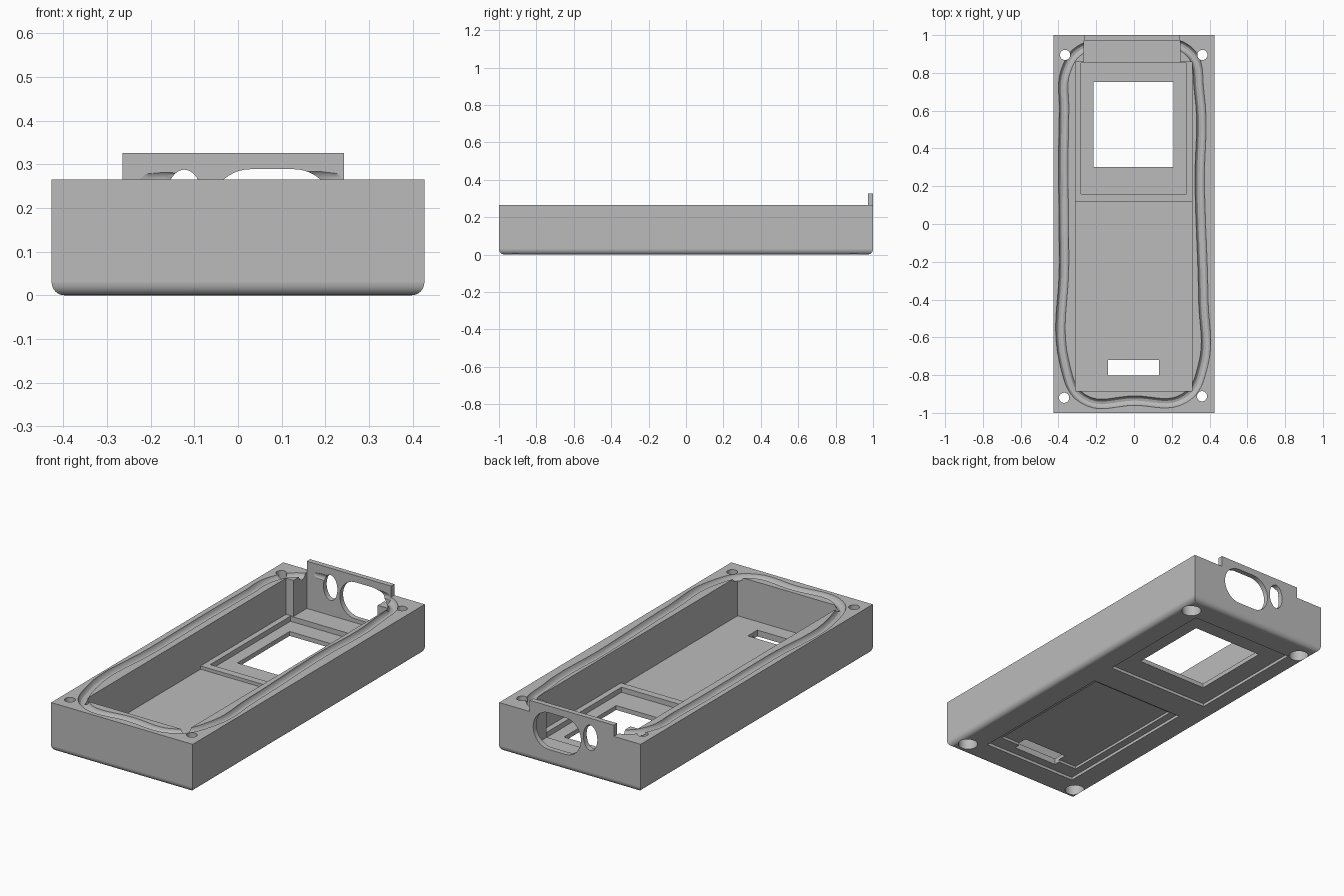
import bpy, bmesh, math
from mathutils import Matrix, Vector

cube = bpy.data.objects.get("Cube")
if cube:
    bpy.data.objects.remove(cube, do_unlink=True)

GREY = (0.5, 0.5, 0.5, 1.0)
mat = bpy.data.materials.new("plain grey")
mat.use_nodes = True
mat.diffuse_color = GREY
mat.node_tree.nodes["Principled BSDF"].inputs["Base Color"].default_value = GREY

TOP = 0.265


def add_object(name, bm):
    bmesh.ops.recalc_face_normals(bm, faces=bm.faces)
    mesh = bpy.data.meshes.new(name)
    bm.to_mesh(mesh)
    bm.free()
    ob = bpy.data.objects.new(name, mesh)
    bpy.context.collection.objects.link(ob)
    return ob


def box_mesh(x, y, z):
    bm = bmesh.new()
    bmesh.ops.create_cube(bm, size=1)
    for v in bm.verts:
        v.co = Vector([(r[0] + r[1]) / 2 + c * (r[1] - r[0])
                       for r, c in zip((x, y, z), v.co)])
    return bm


def box(name, x, y, z):
    return add_object(name, box_mesh(x, y, z))


def cylinder(name, x, y, z, radius):
    bm = bmesh.new()
    bmesh.ops.create_cone(bm, cap_ends=True, segments=40, radius1=radius,
                          radius2=radius, depth=z[1] - z[0],
                          matrix=Matrix.Translation((x, y, sum(z) / 2)))
    return add_object(name, bm)


def oval(name, x, z, flat, rx, rz):
    """Prism along y: two half ellipses held apart by a straight length."""
    bm = bmesh.new()
    verts = []
    for side in (1, -1):
        for i in range(25):
            a = side * math.pi / 2 * (1 if side < 0 else -1) + math.pi * i / 24
            a = a + (math.pi if side < 0 else 0)
            px = x + side * flat + math.cos(a) * rx
            pz = z + math.sin(a) * rz
            verts.append(bm.verts.new((px, 0.9, pz)))
    face = bm.faces.new(verts)
    side = bmesh.ops.extrude_face_region(bm, geom=[face])["geom"]
    moved = [g for g in side if isinstance(g, bmesh.types.BMVert)]
    bmesh.ops.translate(bm, verts=moved, vec=(0, 0.2, 0))
    bmesh.ops.remove_doubles(bm, verts=bm.verts, dist=1e-5)
    return add_object(name, bm)


def combine(tool, operation="DIFFERENCE"):
    mod = body.modifiers.new(tool.name, "BOOLEAN")
    mod.operation = operation
    mod.solver = "EXACT"
    mod.object = tool
    bpy.context.view_layer.objects.active = body
    bpy.ops.object.modifier_apply(modifier=mod.name)
    bpy.data.objects.remove(tool, do_unlink=True)


# Outer shell with rounded bottom edges
bm = box_mesh((-0.427, 0.427), (-1, 1), (0, TOP))
low = [e for e in bm.edges if all(v.co.z < 0.01 for v in e.verts)]
bmesh.ops.bevel(bm, geom=low, offset=0.03, segments=6, profile=0.5,
                affect="EDGES")
body = add_object("case_shell", bm)

# Raised panel on the back wall
combine(box("back_panel", (-0.265, 0.243), (0.972, 1), (0.15, 0.326)), "UNION")

# Main cavity, frame pocket and the bay behind the back panel
combine(box("main_cavity", (-0.31, 0.308), (-0.885, 0.12), (0.05, 0.5)))
combine(box("frame_cavity", (-0.31, 0.308), (0.1, 0.857), (0.068, 0.5)))
combine(box("panel_bay", (-0.265, 0.243), (0.8, 0.972), (0.068, 0.5)))
combine(box("window_pocket", (-0.28, 0.277), (0.16, 0.852), (0.04, 0.3)))

# Recesses under the floor
combine(box("window_recess", (-0.325, 0.297), (0.175, 0.855), (-0.1, 0.016)))
combine(box("label_recess", (-0.292, 0.28), (-0.85, 0.015), (-0.1, 0.016)))
combine(box("label_pocket", (-0.25, 0.25), (-0.77, -0.01), (-0.1, 0.03)))

# Openings through the floor
combine(box("window", (-0.215, 0.21), (0.302, 0.752), (-0.1, 0.2)))
combine(box("slot", (-0.137, 0.132), (-0.803, -0.72), (-0.1, 0.2)))

# Openings through the back panel
combine(oval("wide_port", 0.078, 0.189, 0.05, 0.094, 0.1))
combine(oval("small_port", -0.123, 0.219, 0, 0.042, 0.069))

# Round seal groove along the rim
path = [(-0.37, 0.6), (-0.37, -0.2), (-0.365, -0.75), (-0.27, -0.925),
        (0, -0.935), (0.27, -0.92), (0.365, -0.75), (0.367, -0.4),
        (0.348, 0.2), (0.345, 0.7), (0.285, 0.92), (0, 0.94),
        (-0.27, 0.93), (-0.358, 0.82)]
curve = bpy.data.curves.new("seal_groove", "CURVE")
curve.dimensions = "3D"
curve.bevel_depth = 0.025
curve.bevel_resolution = 4
curve.resolution_u = 8
spline = curve.splines.new("BEZIER")
spline.bezier_points.add(len(path) - 1)
spline.use_cyclic_u = True
for point, (x, y) in zip(spline.bezier_points, path):
    point.co = (x, y, TOP)
    point.handle_left_type = point.handle_right_type = "AUTO"
source = bpy.data.objects.new("seal_path", curve)
bpy.context.collection.objects.link(source)
bpy.context.view_layer.update()
bm = bmesh.new()
bm.from_mesh(source.to_mesh())
source.to_mesh_clear()
bpy.data.objects.remove(source, do_unlink=True)
bmesh.ops.remove_doubles(bm, verts=bm.verts, dist=1e-5)
combine(add_object("seal_groove", bm))

# Screw holes with wide seats underneath
for x, y in ((-0.365, 0.895), (0.362, 0.895), (-0.37, -0.92), (0.36, -0.912)):
    combine(cylinder("screw_hole", x, y, (-0.1, 0.4), 0.027))
    combine(cylinder("screw_seat", x, y, (-0.1, 0.07), 0.05))

# Smooth curved surfaces, keep flat walls flat
body.data.materials.clear()
body.data.materials.append(mat)
bpy.ops.object.select_all(action="DESELECT")
body.select_set(True)
bpy.context.view_layer.objects.active = body
bpy.ops.object.shade_smooth_by_angle(angle=math.radians(30))
for poly in body.data.polygons:
    poly.material_index = 0
    if max(abs(c) for c in poly.normal) > 0.9999:
        poly.use_smooth = False
